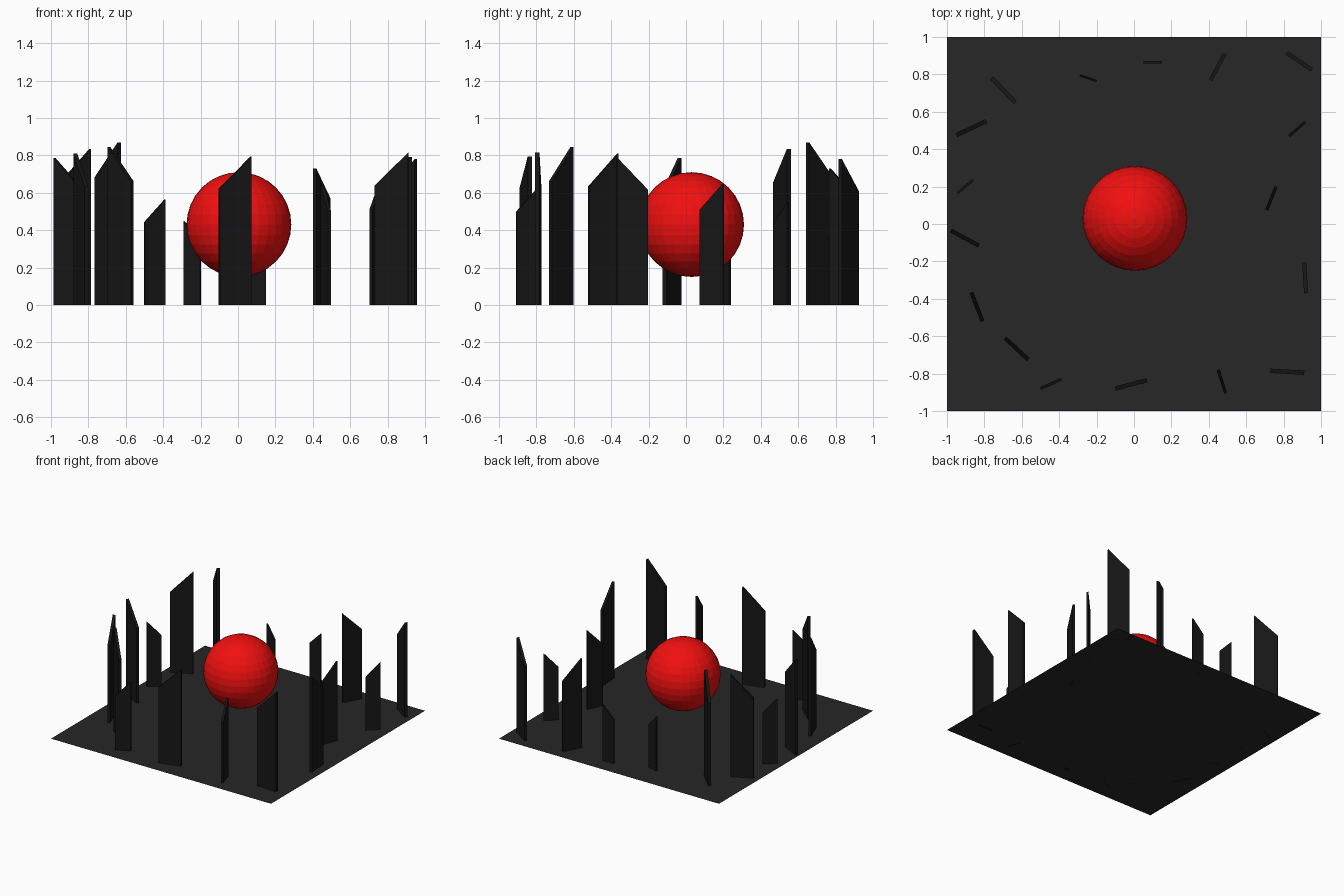
import bpy, bmesh
from mathutils import Vector

if "Cube" in bpy.data.objects:
    bpy.data.objects.remove(bpy.data.objects["Cube"])


def material(name, color):
    m = bpy.data.materials.new(name)
    m.diffuse_color = (*color, 1)
    m.use_nodes = True
    m.node_tree.nodes["Principled BSDF"].inputs["Base Color"].default_value = m.diffuse_color
    return m


ground_mat = material("dark_grey", (0.02, 0.02, 0.02))
shard_mat = material("black", (0.008, 0.008, 0.008))
red_mat = material("red", (0.88, 0.005, 0.005))

# Flat square ground sheet
bpy.ops.mesh.primitive_plane_add(size=2)
ground = bpy.context.object
ground.name = "ground"
ground.data.materials.append(ground_mat)

# Floating faceted ball
bpy.ops.mesh.primitive_uv_sphere_add(segments=32, ring_count=16, radius=0.28,
                                     location=(0.005, 0.03, 0.43))
ball = bpy.context.object
ball.name = "red_ball"
ball.data.materials.append(red_mat)


def shard(name, low, high, height):
    """Thin upright slab with a slanted top, from its low end to its high end."""
    a, b = Vector((*low, 0)), Vector((*high, 0))
    d = b - a
    side = Vector((-d.y, d.x, 0)) * 0.065
    bm = bmesh.new()
    profile = [a, b, b + Vector((0, 0, height)), a + Vector((0, 0, height * 0.782))]
    face = bm.faces.new([bm.verts.new(p - side) for p in profile])
    ext = bmesh.ops.extrude_face_region(bm, geom=[face])
    bmesh.ops.translate(bm, vec=side * 2,
                        verts=[v for v in ext["geom"] if isinstance(v, bmesh.types.BMVert)])
    bmesh.ops.recalc_face_normals(bm, faces=bm.faces)
    mesh = bpy.data.meshes.new(name)
    bm.to_mesh(mesh)
    bm.free()
    mesh.materials.append(shard_mat)
    bpy.context.collection.objects.link(bpy.data.objects.new(name, mesh))


# Ring of shards: low end, high end, height at the high end
SHARDS = [
    ((-0.76, 0.78), (-0.635, 0.65), 0.87),
    ((-0.20, 0.765), (-0.29, 0.795), 0.45),
    ((0.05, 0.865), (0.15, 0.865), 0.46),
    ((0.485, 0.91), (0.41, 0.77), 0.73),
    ((0.815, 0.915), (0.95, 0.825), 0.78),
    ((0.83, 0.47), (0.915, 0.545), 0.55),
    ((0.71, 0.075), (0.76, 0.20), 0.65),
    ((0.91, -0.205), (0.92, -0.37), 0.79),
    ((0.91 - 0.18, -0.785), (0.91, -0.795), 0.815),
    ((0.49, -0.905), (0.45, -0.78), 0.64),
    ((-0.10, -0.88), (0.07, -0.835), 0.795),
    ((-0.50, -0.88), (-0.39, -0.83), 0.565),
    ((-0.565, -0.725), (-0.69, -0.61), 0.845),
    ((-0.81, -0.52), (-0.87, -0.365), 0.81),
    ((-0.83, -0.115), (-0.98, -0.035), 0.785),
    ((-0.86, 0.235), (-0.945, 0.165), 0.53),
    ((-0.95, 0.475), (-0.79, 0.55), 0.835),
]
for i, (low, high, h) in enumerate(SHARDS, 1):
    shard(f"shard_{i:02d}", low, high, h)
